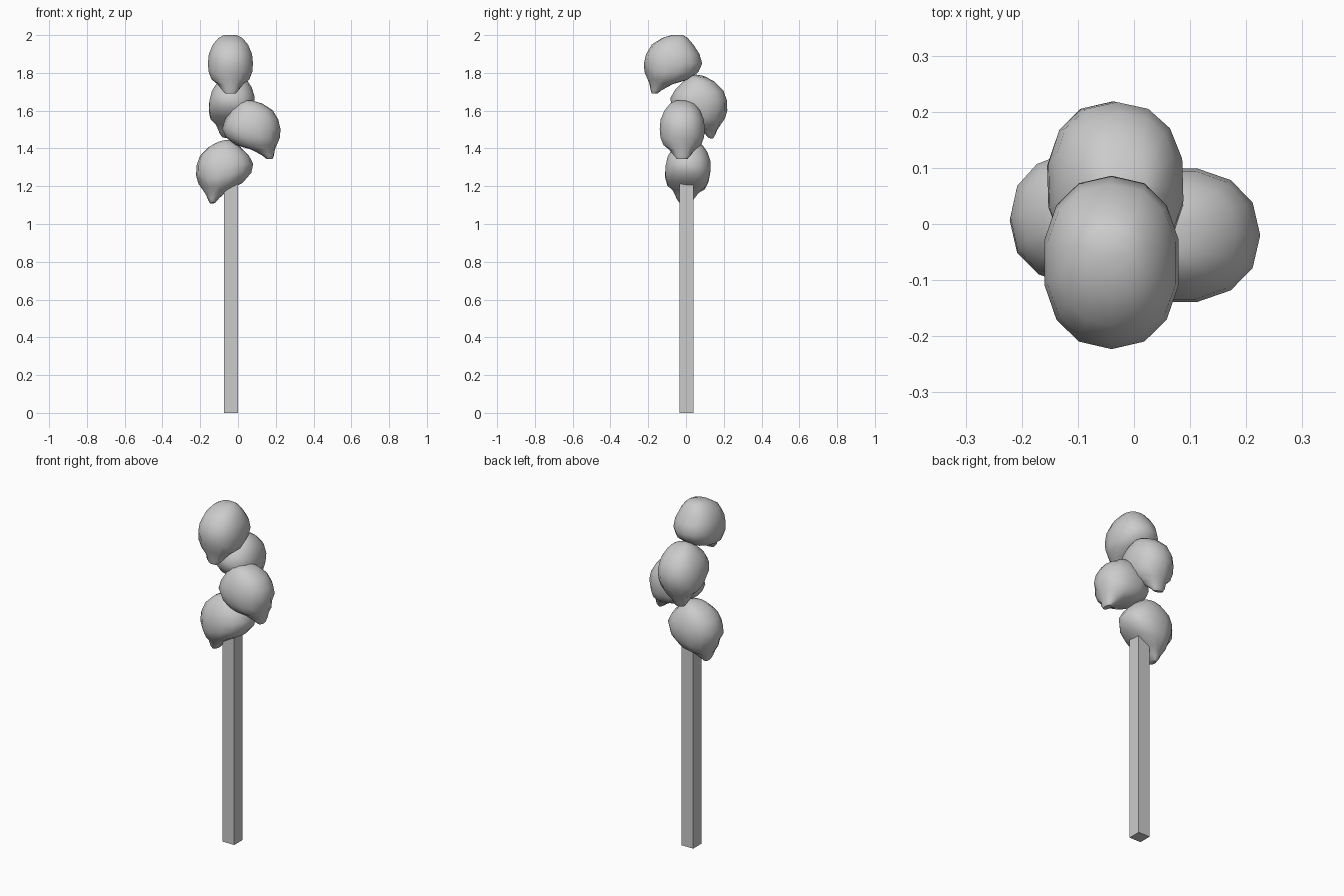
import bpy, bmesh
from math import sin, cos, pi, radians

cube = bpy.data.objects.get("Cube")
if cube:
    bpy.data.objects.remove(cube, do_unlink=True)

grey = bpy.data.materials.new("stone_grey")
grey.use_nodes = True
grey.diffuse_color = (0.6, 0.6, 0.6, 1)
grey.node_tree.nodes["Principled BSDF"].inputs["Base Color"].default_value = (0.6, 0.6, 0.6, 1)

SIDES = 14


def ring_point(angle, power):
    """Point on a rounded-square outline; angle 0 faces the front (-y)."""
    s, c = sin(angle), -cos(angle)
    shape = lambda v: (1 if v >= 0 else -1) * abs(v) ** power
    return shape(s), shape(c)


def skull_mesh():
    # Rings from crown to chin: height, front, back, half width
    rings = [
        (0.150, -0.010, 0.050, 0.035),
        (0.135, -0.060, 0.075, 0.065),
        (0.100, -0.115, 0.105, 0.095),
        (0.050, -0.145, 0.137, 0.117),
        (0.000, -0.157, 0.152, 0.122),
        (-0.045, -0.154, 0.132, 0.118),
        (-0.085, -0.137, 0.080, 0.102),
        (-0.110, -0.127, -0.005, 0.070),
        (-0.140, -0.122, -0.060, 0.046),
        (-0.160, -0.115, -0.085, 0.028),
    ]
    bm = bmesh.new()
    loops = []
    for level, (z, front, back, half) in enumerate(rings):
        loop = []
        for i in range(SIDES):
            px, py = ring_point(2 * pi * i / SIDES, 0.88)
            x = px * half
            y = (front + back) / 2 + py * (back - front) / 2
            # Eye sockets sink in either side of the nose
            if level == 5 and i in (1, SIDES - 1):
                y += 0.014
            # Hollows below the cheekbones
            if level == 7 and i in (2, 3, SIDES - 2, SIDES - 3):
                x *= 0.85
            loop.append(bm.verts.new((x, y, z)))
        loops.append(loop)
    for upper, lower in zip(loops, loops[1:]):
        for i in range(SIDES):
            j = (i + 1) % SIDES
            bm.faces.new((upper[i], lower[i], lower[j], upper[j]))
    bm.faces.new(loops[0])
    bm.faces.new(loops[-1][::-1])
    bmesh.ops.recalc_face_normals(bm, faces=bm.faces)
    mesh = bpy.data.meshes.new("skull")
    bm.to_mesh(mesh)
    bm.free()
    mesh.materials.append(grey)
    return mesh


# Stack of skulls, each turned a quarter further: name, centre, pitch, roll, yaw
skull = skull_mesh()
for name, centre, pitch, roll, yaw in [
    ("top_skull", (-0.04, -0.066, 1.85), 0, 0, 0),
    ("back_skull", (-0.033, 0.065, 1.633), 12, -8, 180),
    ("left_skull", (0.068, -0.02, 1.503), 0, 0, 90),
    ("right_skull", (-0.068, 0.01, 1.288), 12, -6, -90),
]:
    obj = bpy.data.objects.new(name, skull)
    obj.location = centre
    obj.rotation_euler = (radians(pitch), radians(roll), radians(yaw))
    bpy.context.collection.objects.link(obj)

# Smooth skulls, keeping creases
bpy.ops.object.select_all(action="DESELECT")
obj.select_set(True)
bpy.context.view_layer.objects.active = obj
bpy.ops.object.shade_smooth_by_angle(angle=radians(40))

# Square pole
bpy.ops.mesh.primitive_cube_add(size=1, location=(-0.037, 0.002, 0.61))
pole = bpy.context.object
pole.name = "pole"
pole.scale = (0.075, 0.075, 1.22)
pole.data.materials.append(grey)
